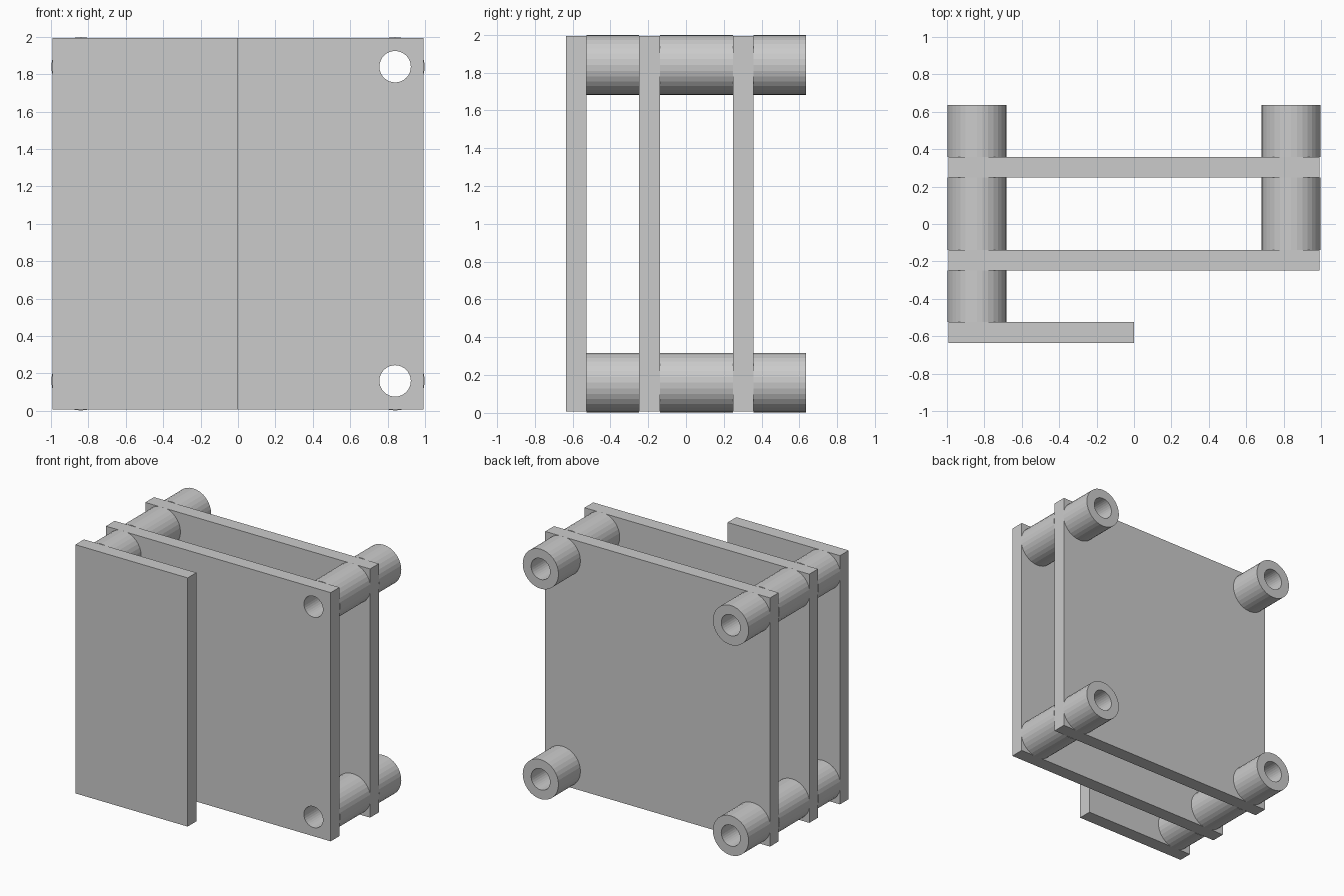
import bpy, bmesh
from math import cos, sin, tau

if "Cube" in bpy.data.objects:
    bpy.data.objects.remove(bpy.data.objects["Cube"])

OUTER, BORE, SIDES = 0.158, 0.084, 32
HALF, PX = 0.993, 0.84                   # plate half size, post offset
CORNERS = [(x, z) for x in (-PX, PX) for z in (1 - PX, 1 + PX)]


def finish(name, bm):
    bmesh.ops.recalc_face_normals(bm, faces=bm.faces)
    mesh = bpy.data.meshes.new(name)
    bm.to_mesh(mesh)
    bm.free()
    obj = bpy.data.objects.new(name, mesh)
    bpy.context.collection.objects.link(obj)
    return obj


def ring(bm, x, y, z, r):
    return [bm.verts.new((x + r * cos(tau * i / SIDES), y, z + r * sin(tau * i / SIDES)))
            for i in range(SIDES)]


def skin(bm, loops):
    # joins each circle to the next, closing back on the first
    for a, b in zip(loops, loops[1:] + loops[:1]):
        for i in range(SIDES):
            j = (i + 1) % SIDES
            bm.faces.new((a[i], a[j], b[j], b[i]))


def sleeve(name, x, z, y0, y1):
    bm = bmesh.new()
    skin(bm, [ring(bm, x, y, z, r) for y, r in
              ((y0, OUTER), (y1, OUTER), (y1, BORE), (y0, BORE))])
    return finish(name, bm)


def plate(name, x0, x1, y0, y1):
    bm = bmesh.new()
    bmesh.ops.create_cube(bm, size=1)
    for v in bm.verts:
        v.co = ((x0 + x1) / 2 + v.co.x * (x1 - x0),
                (y0 + y1) / 2 + v.co.y * (y1 - y0),
                1 + v.co.z * 2 * HALF)
    return finish(name, bm)


# Bore cutter for the two full plates
bm = bmesh.new()
for x, z in CORNERS:
    a, b = ring(bm, x, -0.45, z, BORE), ring(bm, x, 0.5, z, BORE)
    for i in range(SIDES):
        j = (i + 1) % SIDES
        bm.faces.new((a[i], a[j], b[j], b[i]))
    bm.faces.new(a)
    bm.faces.new(b[::-1])
cutter = finish("bore_cutter", bm)
cutter.hide_render = True
cutter.hide_viewport = True

# Plates: a half-width front one and two drilled full ones
plate("front_half_plate", -HALF, 0, -0.635, -0.525)
for name, y0, y1 in (("middle_plate", -0.248, -0.138), ("back_plate", 0.248, 0.358)):
    cut = plate(name, -HALF, HALF, y0, y1).modifiers.new("bores", 'BOOLEAN')
    cut.operation = 'DIFFERENCE'
    cut.solver = 'EXACT'
    cut.object = cutter

# Hollow spacers between the plates and rear feet
for x, z in CORNERS:
    tag = ("left" if x < 0 else "right") + ("_lower" if z < 1 else "_upper")
    if x < 0:
        sleeve("front_spacer_" + tag, x, z, -0.525, -0.248)
    sleeve("middle_spacer_" + tag, x, z, -0.138, 0.248)
    sleeve("rear_foot_" + tag, x, z, 0.358, 0.635)
